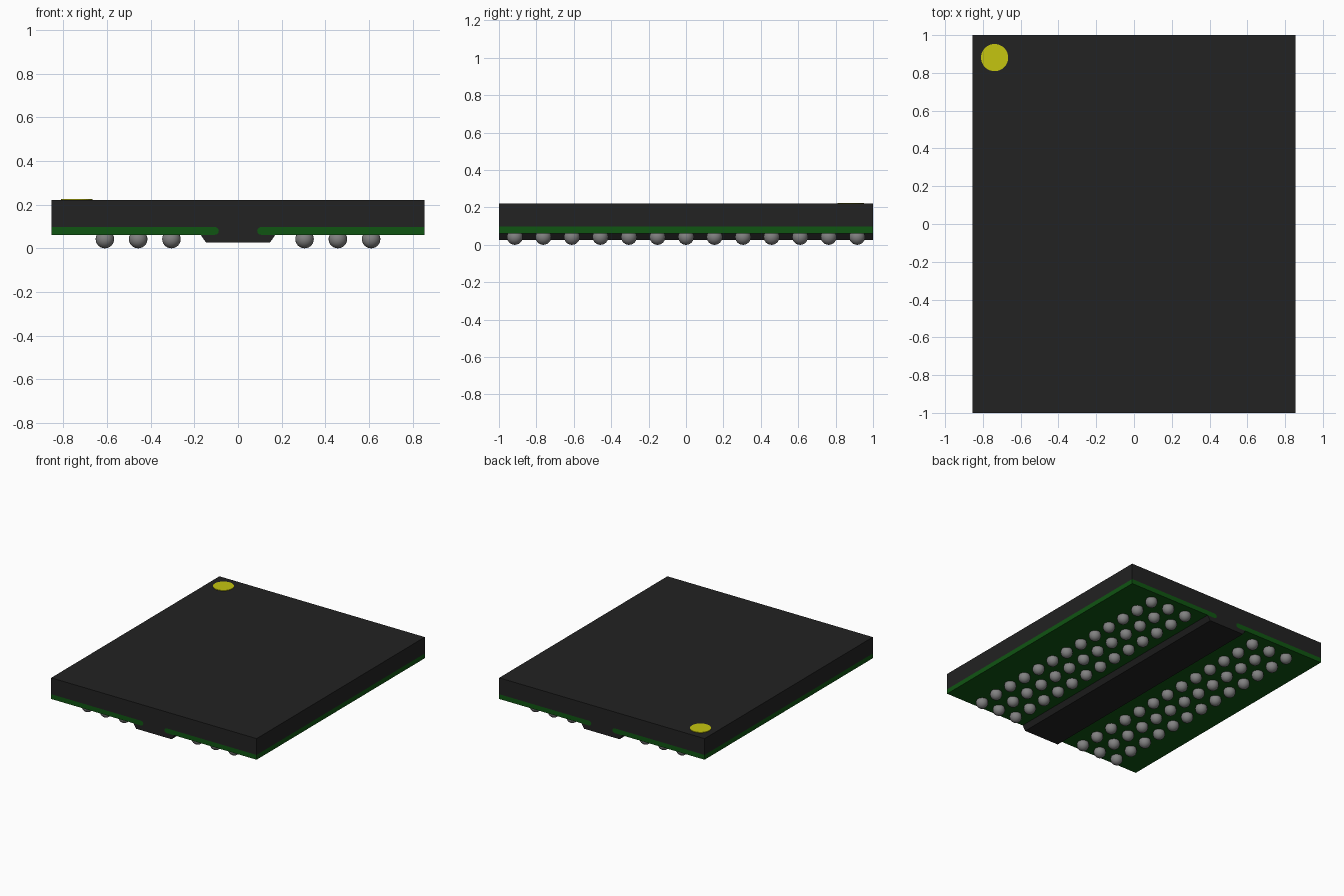
import bpy, bmesh, math

cube = bpy.data.objects.get("Cube")
if cube:
    bpy.data.objects.remove(cube, do_unlink=True)


def material(name, rgb, rough=0.6):
    m = bpy.data.materials.new(name)
    m.use_nodes = True
    m.diffuse_color = (*rgb, 1)
    node = m.node_tree.nodes["Principled BSDF"]
    node.inputs["Base Color"].default_value = (*rgb, 1)
    node.inputs["Roughness"].default_value = rough
    return m


BLACK = material("black_resin", (0.016, 0.016, 0.016))
GREEN = material("green_board", (0.005, 0.09, 0.006))
GREY = material("solder_grey", (0.22, 0.22, 0.22))
YELLOW = material("yellow_mark", (0.56, 0.56, 0.005))

HALF_X, HALF_Y = 0.855, 1.0
BOARD_Z0, BOARD_Z1, TOP = 0.062, 0.098, 0.221
SLOT = 0.088


def finish(name, bm, mat):
    bmesh.ops.recalc_face_normals(bm, faces=bm.faces)
    me = bpy.data.meshes.new(name)
    bm.to_mesh(me)
    bm.free()
    me.materials.append(mat)
    ob = bpy.data.objects.new(name, me)
    bpy.context.collection.objects.link(ob)
    return ob


def extrude_profile(name, pts, mat):
    """Extrude an x-z outline along the full depth."""
    bm = bmesh.new()
    face = bm.faces.new([bm.verts.new((x, -HALF_Y, z)) for x, z in pts])
    ext = bmesh.ops.extrude_face_region(bm, geom=[face])["geom"]
    verts = [v for v in ext if isinstance(v, bmesh.types.BMVert)]
    bmesh.ops.translate(bm, verts=verts, vec=(0, 2 * HALF_Y, 0))
    return finish(name, bm, mat)


# Rounded inner edge of the board, from bottom to top
r = (BOARD_Z1 - BOARD_Z0) / 2
edge = []
for i in range(7):
    a = -math.pi / 2 + math.pi * i / 6
    edge.append((SLOT + r - r * math.cos(a), BOARD_Z0 + r + r * math.sin(a)))

# Moulded body: slab on top, filled slot and tapered rib below
right = [(0.147, 0.027), (0.171, BOARD_Z0)] + edge + [(HALF_X, BOARD_Z1), (HALF_X, TOP)]
left = [(-x, z) for x, z in reversed(right)]
extrude_profile("moulded_body", right + left, BLACK)

# Board halves either side of the slot
board = edge + [(HALF_X, BOARD_Z1), (HALF_X, BOARD_Z0)]
for side, s in (("left", 1), ("right", -1)):
    extrude_profile(f"{side}_board", [(s * x, z) for x, z in board], GREEN)

# Solder balls: three columns of thirteen on each side
R, PITCH = 0.0425, 0.1525
for side, s in (("left", 1), ("right", -1)):
    bm = bmesh.new()
    for col in range(2, 5):
        for row in range(-6, 7):
            new = bmesh.ops.create_uvsphere(bm, u_segments=20, v_segments=12, radius=R)
            bmesh.ops.translate(bm, verts=new["verts"], vec=(s * col * PITCH, row * PITCH, R))
    for f in bm.faces:
        f.smooth = True
    finish(f"{side}_solder_balls", bm, GREY)

# Round corner mark on the top face
bm = bmesh.new()
bmesh.ops.create_cone(bm, cap_ends=True, segments=40, radius1=0.072, radius2=0.072, depth=0.006)
bmesh.ops.translate(bm, verts=bm.verts, vec=(-0.738, 0.881, TOP + 0.001))
finish("corner_mark", bm, YELLOW)
